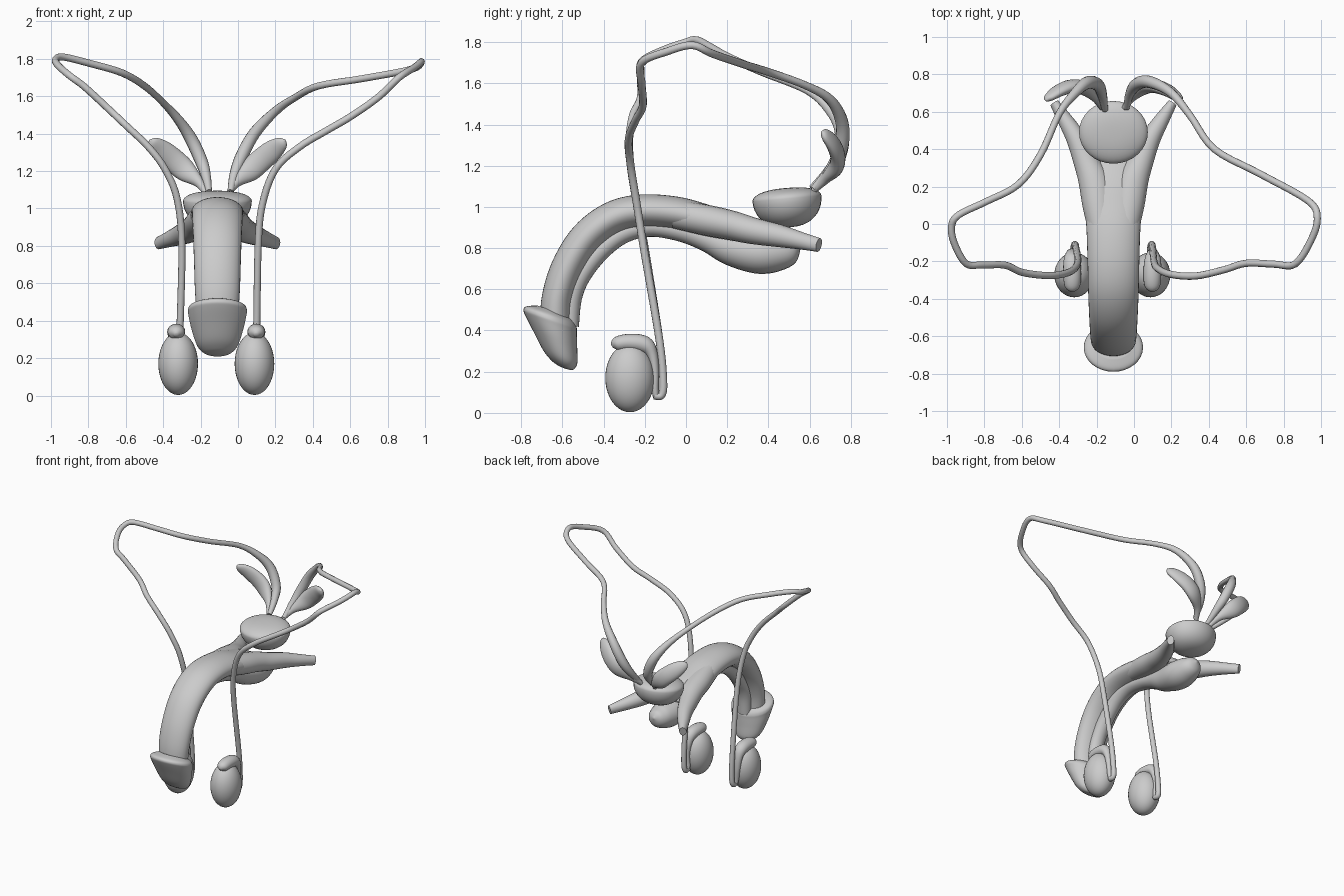
import bpy, bmesh, math
from mathutils import Vector, Quaternion

CX = -0.11  # mirror plane of the central organs
mat = bpy.data.materials.new("soft_grey")
mat.diffuse_color = (0.6, 0.6, 0.6, 1)


def finish(name, bm):
    bmesh.ops.recalc_face_normals(bm, faces=bm.faces[:])
    me = bpy.data.meshes.new(name)
    bm.to_mesh(me)
    bm.free()
    me.materials.append(mat)
    ob = bpy.data.objects.new(name, me)
    bpy.context.collection.objects.link(ob)
    bpy.ops.object.select_all(action='DESELECT')
    ob.select_set(True)
    bpy.context.view_layer.objects.active = ob
    bpy.ops.object.shade_smooth_by_angle(angle=math.radians(60))
    return ob


def spline(pts, steps):
    # Catmull-Rom through points of any dimension
    out = []
    for i in range(len(pts) - 1):
        p0, p1, p2, p3 = (pts[max(i - 1, 0)], pts[i], pts[i + 1], pts[min(i + 2, len(pts) - 1)])
        for s in range(steps):
            t = s / steps
            out.append([0.5 * (2 * b + (c - a) * t + (2 * a - 5 * b + 4 * c - d) * t * t
                               + (3 * b - a - 3 * c + d) * t ** 3)
                        for a, b, c, d in zip(p0, p1, p2, p3)])
    out.append(list(pts[-1]))
    return out


def loft(name, pts, ref=(1, 0, 0), axis=None, n=20, steps=6):
    # elliptical tube; each point is x, y, z, half width along ref, half depth
    ps = spline(pts, steps)
    co = [Vector(p[:3]) for p in ps]
    bm = bmesh.new()
    rings, u, last = [], Vector(ref), None
    for i, p in enumerate(ps):
        t = Vector(axis) if axis else co[min(i + 1, len(co) - 1)] - co[max(i - 1, 0)]
        t.normalize()
        if last:
            u = last.rotation_difference(t) @ u
        u = (u - t * u.dot(t)).normalized()
        w, last = t.cross(u), t
        a, b = max(p[3], 0.002), max(p[4], 0.002)
        rings.append([bm.verts.new(co[i] + u * a * math.cos(k * math.tau / n)
                                   + w * b * math.sin(k * math.tau / n)) for k in range(n)])
    for r, s in zip(rings, rings[1:]):
        for k in range(n):
            bm.faces.new((r[k], r[(k + 1) % n], s[(k + 1) % n], s[k]))
    bm.faces.new(rings[0])
    bm.faces.new(rings[-1])
    return finish(name, bm)


def ellipsoid(name, c, r, up=None, power=1.0, tilt=0.0):
    # up: separate height of the upper half; power < 1 squares the outline
    bm = bmesh.new()
    bmesh.ops.create_uvsphere(bm, u_segments=32, v_segments=20, radius=1)
    q = Quaternion((1, 0, 0), tilt)
    for v in bm.verts:
        x, y, z = v.co
        h = math.hypot(x, y)
        if h > 1e-5:
            f = h ** (power - 1) if up else 1
            x, y = x * f, y * f
        v.co = Vector(c) + q @ Vector((x * r[0], y * r[1], z * (up if up and z > 0 else r[2])))
    return finish(name, bm)


# shaft, upper body
loft("shaft", [(CX, y, z, a, b) for y, z, a, b in [
    (-.635, .42, .11, .075), (-.625, .56, .12, .075), (-.575, .71, .125, .078),
    (-.485, .85, .13, .08), (-.36, .945, .135, .08), (-.22, .98, .138, .08),
    (-.05, .97, .143, .08), (.1, .935, .152, .075), (.22, .905, .15, .065),
    (.32, .88, .12, .04), (.36, .87, .05, .01)]], n=32)

# lower body with bulb at the back
loft("lower_shaft_bulb", [(CX, y, z, a, b) for y, z, a, b in [
    (-.565, .42, .05, .045), (-.555, .56, .055, .05), (-.51, .67, .055, .05),
    (-.42, .785, .055, .05), (-.31, .87, .055, .05), (-.18, .905, .055, .05),
    (-.03, .885, .06, .052), (.1, .845, .07, .062), (.22, .80, .09, .085),
    (.36, .775, .11, .1), (.47, .78, .09, .083), (.53, .795, .055, .05),
    (.555, .80, .005, .005)]], n=24)

# tip cap with a tilted rim
loft("tip_cap", [(CX, y, z, a, b) for y, z, a, b in [
    (-.645, .495, .10, .08), (-.657, .478, .145, .122), (-.66, .458, .158, .137),
    (-.655, .43, .155, .133), (-.635, .36, .14, .113), (-.61, .275, .112, .088),
    (-.597, .235, .08, .06), (-.59, .22, .045, .035), (-.588, .215, .004, .004)]],
    axis=(0, -.327, -.945), n=32)

# rear legs of the shaft and seminal vesicles, mirrored
for s, side in ((1, "right"), (-1, "left")):
    loft(side + "_rear_leg", [(CX + s * (x - CX), y, z, a, b) for x, y, z, a, b in [
        (-.05, -.05, .965, .07, .07), (-.03, .1, .935, .085, .075),
        (-.01, .22, .91, .085, .072), (.03, .32, .885, .07, .065),
        (.085, .45, .86, .055, .055), (.15, .56, .835, .04, .042),
        (.205, .645, .815, .025, .034)]])
    loft(side + "_vesicle", [(CX + s * (x - CX), y, z, a, b) for x, y, z, a, b in [
        (-.05, .62, 1.08, .015, .015), (-.01, .68, 1.14, .028, .025),
        (.06, .73, 1.2, .058, .035), (.12, .735, 1.255, .062, .036),
        (.185, .71, 1.31, .056, .03), (.235, .675, 1.35, .035, .02),
        (.25, .66, 1.365, .006, .006)]], ref=(s * .68, 0, -.73))

# gland bowl
ellipsoid("gland", (CX, .49, 1.04), (.184, .168, .14), up=.052, power=.8, tilt=.09)

# testes with cap and tail
for x, side in ((.088, "right"), (-.32, "left")):
    s = 1 if side == "right" else -1
    ellipsoid(side + "_testis", (x, -.272, .17), (.106, .12, .167))
    loft(side + "_testis_cap", [
        (x + s * .01, -.36, .325, .01, .01), (x + s * .01, -.335, .335, .04, .035),
        (x + s * .01, -.27, .342, .048, .042), (x + s * .012, -.20, .33, .045, .042),
        (x + s * .012, -.165, .285, .035, .028), (x + s * .012, -.15, .2, .025, .02),
        (x + s * .005, -.15, .12, .022, .018), (x, -.145, .075, .018, .015)], steps=5)

# long ducts: x, y, z, radius
duct = .019
right_path = [
    (.09, -.155, .085), (.09, -.12, .085), (.095, -.11, .15), (.10, -.13, .36),
    (.108, -.205, .80), (.13, -.24, 1.02), (.20, -.27, 1.21), (.33, -.278, 1.33),
    (.48, -.245, 1.42), (.60, -.21, 1.49), (.75, -.215, 1.595), (.86, -.215, 1.70),
    (.945, -.09, 1.755), (.98, .03, 1.785), (.93, .125, 1.745), (.67, .27, 1.695),
    (.43, .40, 1.655), (.30, .58, 1.59), (.20, .70, 1.52, .024), (.09, .758, 1.405, .032),
    (.02, .75, 1.28, .034), (-.02, .70, 1.18, .026), (-.04, .62, 1.09, .016)]
left_path = [
    (-.32, -.155, .085), (-.32, -.12, .085), (-.315, -.11, .15), (-.31, -.13, .36),
    (-.30, -.2, .80), (-.325, -.245, 1.05), (-.39, -.27, 1.21), (-.48, -.275, 1.33),
    (-.60, -.258, 1.445), (-.69, -.22, 1.53), (-.82, -.22, 1.65), (-.90, -.21, 1.71),
    (-.962, -.1, 1.765), (-.975, -.01, 1.795), (-.935, .05, 1.81), (-.79, .12, 1.775),
    (-.62, .21, 1.725), (-.50, .37, 1.655), (-.40, .59, 1.565), (-.315, .70, 1.47, .026),
    (-.25, .755, 1.37, .034), (-.195, .745, 1.25, .034), (-.17, .69, 1.17, .026),
    (-.155, .61, 1.09, .016)]
for name, path in (("right_duct", right_path), ("left_duct", left_path)):
    pts = [p[:3] + (p[3:] or (duct,)) * 2 for p in path]
    loft(name, pts, n=12, steps=5)
